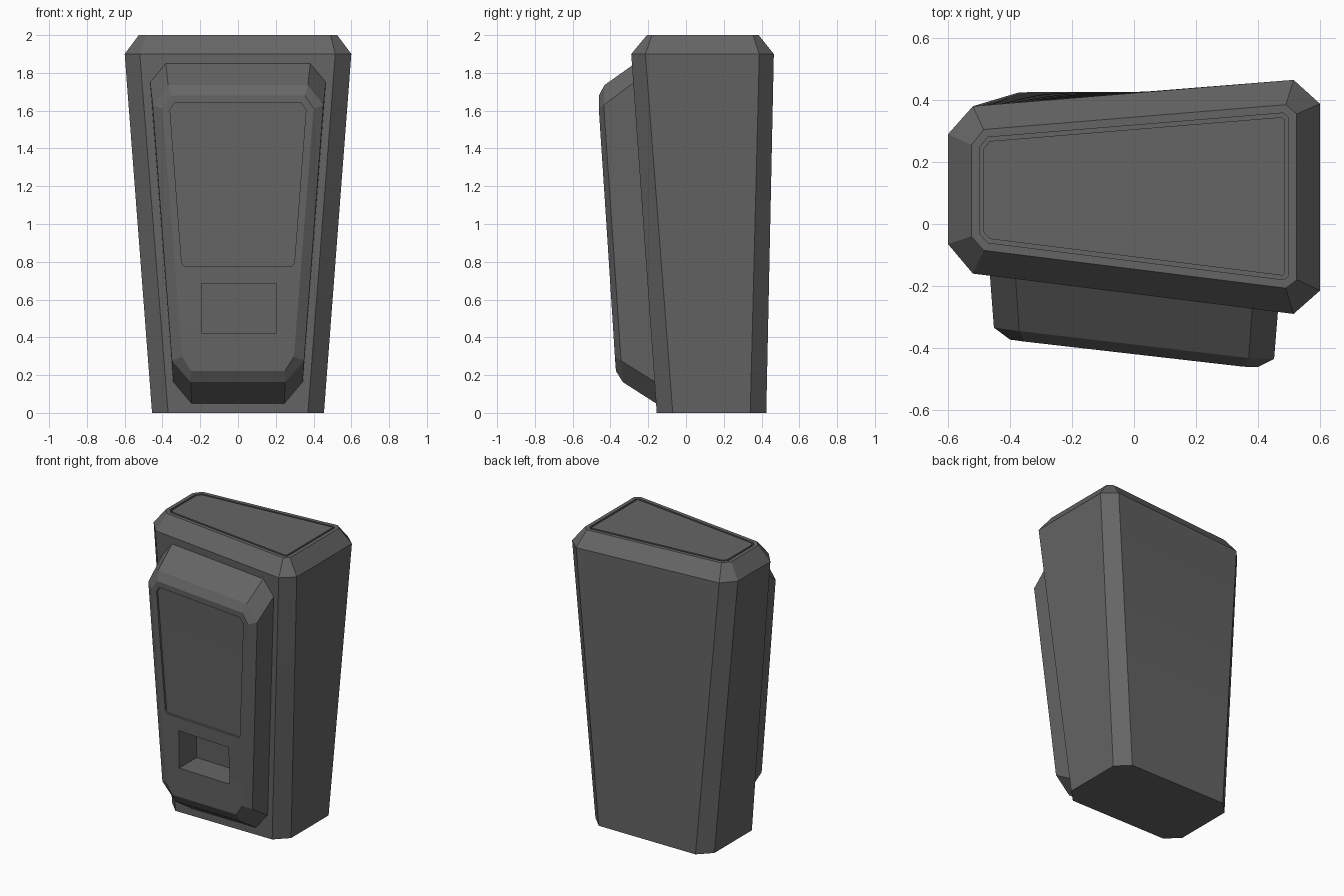
import bpy, bmesh
from mathutils import Vector

cube = bpy.data.objects.get("Cube")
if cube:
    bpy.data.objects.remove(cube, do_unlink=True)

grey = bpy.data.materials.new("dark_grey")
grey.use_nodes = True
colour = (0.13, 0.13, 0.13, 1)
grey.diffuse_color = colour
grey.node_tree.nodes["Principled BSDF"].inputs["Base Color"].default_value = colour

RIM = 1.9  # height where the body starts to bevel


def make_object(name, bm):
    bmesh.ops.recalc_face_normals(bm, faces=bm.faces)
    mesh = bpy.data.meshes.new(name)
    bm.to_mesh(mesh)
    bm.free()
    mesh.materials.append(grey)
    obj = bpy.data.objects.new(name, mesh)
    bpy.context.collection.objects.link(obj)
    return obj


def loft(rings):
    """Closed solid through rings of equal point count."""
    bm = bmesh.new()
    loops = [[bm.verts.new(p) for p in ring] for ring in rings]
    for low, high in zip(loops, loops[1:]):
        for i in range(len(low)):
            j = (i + 1) % len(low)
            bm.faces.new((low[i], low[j], high[j], high[i]))
    bm.faces.new(loops[0][::-1])
    top = bm.faces.new(loops[-1])
    bmesh.ops.recalc_face_normals(bm, faces=bm.faces)
    return bm, top


def blend(a, b, t):
    return [Vector(p).lerp(Vector(q), t) for p, q in zip(a, b)]


def body_front(x, z):
    """Depth of the slightly twisted front of the body."""
    t = z / RIM
    u = x / (0.375 + 0.143 * t)
    return -0.155 - 0.07 * t - 0.065 * t * u


# Body: rectangular foot twisting up to a lopsided bevelled rim
def section(points, z):
    return [(x, y, z) for x, y in points]


foot = section([(-0.455, 0.34), (-0.37, 0.425), (0.37, 0.425), (0.455, 0.34),
                (0.455, -0.07), (0.37, -0.155), (-0.37, -0.155), (-0.455, -0.07)], 0)
rim = section([(-0.6, 0.29), (-0.52, 0.38), (0.515, 0.465), (0.6, 0.388),
               (0.6, -0.215), (0.515, -0.29), (-0.52, -0.16), (-0.6, -0.065)], RIM)
crown = section([(-0.525, 0.255), (-0.485, 0.305), (0.49, 0.385), (0.525, 0.355),
                 (0.525, -0.18), (0.49, -0.207), (-0.485, -0.085), (-0.525, -0.04)], 2)
steps = 12
bm, top = loft([blend(foot, rim, i / steps) for i in range(steps + 1)] + [crown])

# Groove around the lid
for thickness, depth in ((0.026, 0), (0, -0.02), (0.013, 0), (0, 0.02)):
    bmesh.ops.inset_individual(bm, faces=[top], thickness=thickness,
                               depth=depth, use_even_offset=True)
make_object("body", bm)


# Front panel: modelled flat, then laid onto the twisted front
def outline(top_x, top_z, side_x, side_z, low_side_x, low_side_z, low_x, low_z, depth):
    half = [(top_x, top_z), (side_x, side_z), (low_side_x, low_side_z), (low_x, low_z)]
    return ([(x, -depth, z) for x, z in half]
            + [(-x, -depth, z) for x, z in reversed(half)])


base = outline(0.382, 1.85, 0.465, 1.75, 0.343, 0.165, 0.245, 0.05, 0)
shoulder = outline(0.37, 1.735, 0.452, 1.63, 0.35, 0.276, 0.25, 0.163, 0.17)
face = outline(0.354, 1.68, 0.4, 1.612, 0.296, 0.298, 0.248, 0.222, 0.203)
buried = blend(shoulder, base, 1.2)
bm, _ = loft([buried, shoulder, face])
panel = make_object("front_panel", bm)


def cut(target, name, shape, back, front=0.3):
    bm, _ = loft([[(x, -d, z) for x, z in shape] for d in (back, front)])
    cutter = make_object(name, bm)
    cutter.hide_render = True
    mod = target.modifiers.new(name, "BOOLEAN")
    mod.operation = "DIFFERENCE"
    mod.solver = "EXACT"
    mod.object = cutter
    bpy.context.view_layer.objects.active = target
    bpy.ops.object.modifier_apply(modifier=name)
    bpy.data.objects.remove(cutter, do_unlink=True)


# Shallow screen recess and deep lower pocket
cut(panel, "screen_cutter", [(-0.335, 1.64), (0.335, 1.64), (0.36, 1.605), (0.298, 0.79),
                             (0.285, 0.777), (-0.285, 0.777), (-0.298, 0.79), (-0.36, 1.605)], 0.188)
cut(panel, "pocket_cutter", [(-0.193, 0.684), (0.203, 0.684), (0.203, 0.424), (-0.193, 0.424)], 0.012)

# Slice the panel so that it bends, then follow the body front
bm = bmesh.new()
bm.from_mesh(panel.data)
for i in range(1, 12):
    bmesh.ops.bisect_plane(bm, geom=bm.verts[:] + bm.edges[:] + bm.faces[:], dist=0.0001,
                           plane_co=(0, 0, 0.155 * i), plane_no=(0, 0, 1))
for v in bm.verts:
    v.co.y += body_front(v.co.x, v.co.z)
bm.to_mesh(panel.data)
bm.free()
